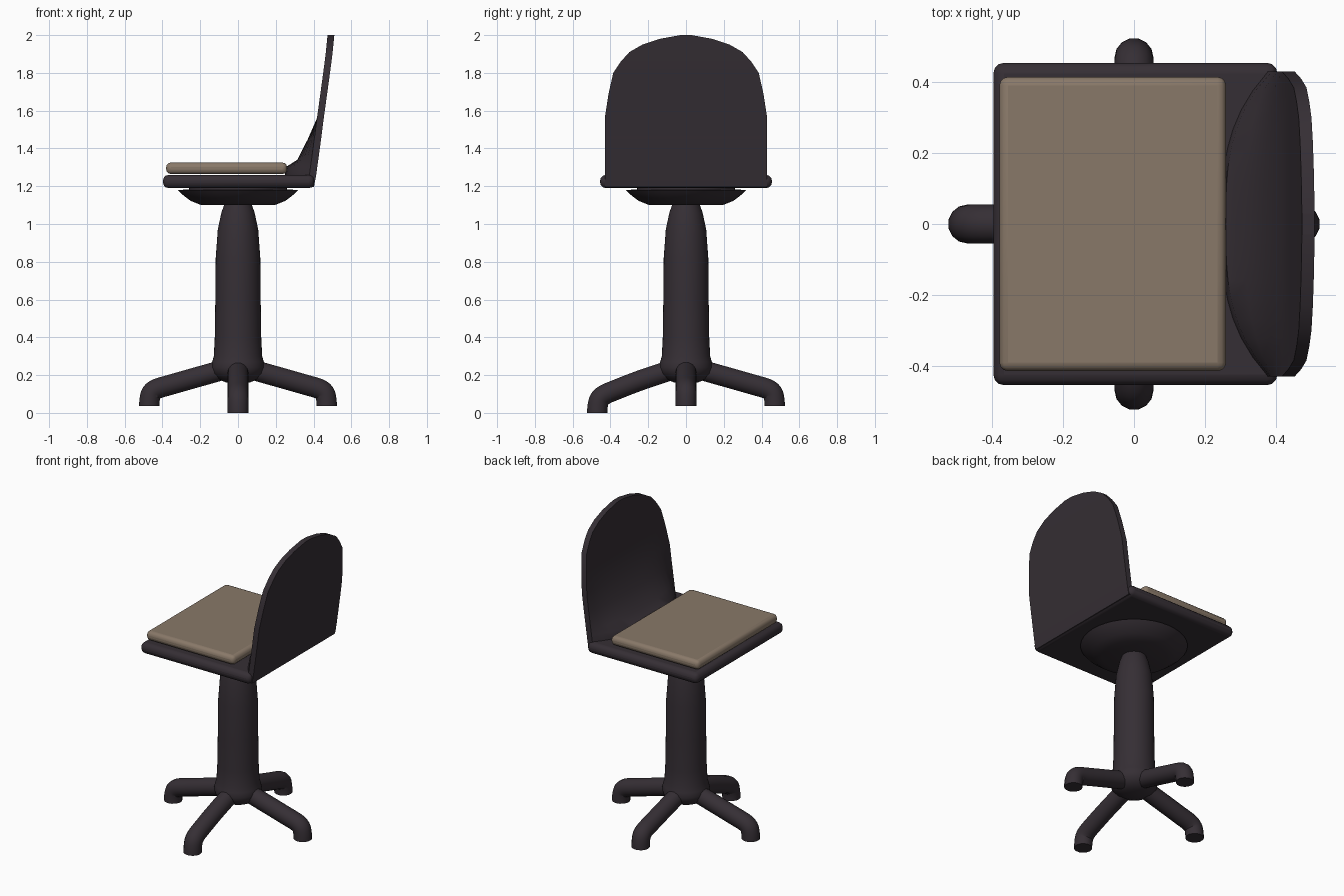
import bpy, bmesh, math

if "Cube" in bpy.data.objects:
    bpy.data.objects.remove(bpy.data.objects["Cube"])


def material(name, rgb):
    m = bpy.data.materials.new(name)
    m.diffuse_color = (*rgb, 1)
    m.use_nodes = True
    m.node_tree.nodes["Principled BSDF"].inputs["Base Color"].default_value = m.diffuse_color
    return m


DARK = material("dark plastic", (0.036, 0.028, 0.035))
TAN = material("tan fabric", (0.25, 0.19, 0.14))


def finish(name, bm, mat, bevel=0, segments=3, angle=40):
    bmesh.ops.remove_doubles(bm, verts=bm.verts, dist=1e-5)
    bmesh.ops.recalc_face_normals(bm, faces=bm.faces)
    me = bpy.data.meshes.new(name)
    bm.to_mesh(me)
    bm.free()
    ob = bpy.data.objects.new(name, me)
    bpy.context.collection.objects.link(ob)
    me.materials.append(mat)
    if bevel:
        b = ob.modifiers.new("bevel", 'BEVEL')
        b.width, b.segments, b.limit_method = bevel, segments, 'ANGLE'
        b.angle_limit = math.radians(50)
    bpy.ops.object.select_all(action='DESELECT')
    ob.select_set(True)
    bpy.context.view_layer.objects.active = ob
    bpy.ops.object.shade_smooth_by_angle(angle=math.radians(angle))
    return ob


def slab(name, x0, x1, hy, z0, z1, mat, bevel):
    bm = bmesh.new()
    bmesh.ops.create_cube(bm, size=1)
    for v in bm.verts:
        v.co = ((x0 + x1) / 2 + v.co.x * (x1 - x0), v.co.y * 2 * hy,
                (z0 + z1) / 2 + v.co.z * (z1 - z0))
    return finish(name, bm, mat, bevel)


def lathe(name, profile, mat, steps=40, angle=40):
    bm = bmesh.new()
    vs = [bm.verts.new((r, 0, z)) for r, z in profile]
    es = [bm.edges.new(p) for p in zip(vs, vs[1:])]
    bmesh.ops.spin(bm, geom=vs + es, cent=(0, 0, 0), axis=(0, 0, 1),
                   angle=2 * math.pi, steps=steps)
    return finish(name, bm, mat, angle=angle)


# Seat pan and cushion
slab("seat", -0.397, 0.405, 0.455, 1.19, 1.26, DARK, 0.03)
slab("cushion", -0.38, 0.26, 0.415, 1.265, 1.325, TAN, 0.024)

# Swivel dish under the seat
lathe("swivel_dish", [(0, 1.10), (0.195, 1.10), (0.25, 1.122), (0.30, 1.16),
                      (0.318, 1.18), (0.26, 1.183), (0.26, 1.2), (0, 1.2)], DARK)

# Column with rounded hub
lathe("column", [(0, 0.155), (0.06, 0.16), (0.105, 0.178), (0.135, 0.21),
                 (0.143, 0.24), (0.137, 0.27), (0.128, 0.30), (0.123, 0.40),
                 (0.12, 0.60), (0.118, 0.82), (0.107, 0.97), (0.088, 1.06),
                 (0.07, 1.11), (0, 1.11)], DARK, angle=60)

# Backrest: rows of (z, half width, outer x, forward bulge at the middle)
ROWS = [(1.195, 0.43, 0.402, 0.13), (1.26, 0.43, 0.414, 0.13),
        (1.305, 0.43, 0.420, 0.125), (1.34, 0.43, 0.425, 0.075),
        (1.45, 0.43, 0.440, 0.034), (1.56, 0.43, 0.454, 0), (1.69, 0.41, 0.472, 0),
        (1.80, 0.385, 0.487, 0), (1.86, 0.345, 0.495, 0), (1.91, 0.30, 0.501, 0),
        (1.95, 0.23, 0.505, 0), (1.98, 0.14, 0.508, 0), (2.0, 0.03, 0.51, 0)]
N = 16
bm = bmesh.new()
outer, inner = [], []
for z, hw, x, bulge in ROWS:
    us = [2 * i / N - 1 for i in range(N + 1)]
    outer.append([bm.verts.new((x, u * hw, z)) for u in us])
    inner.append([bm.verts.new((x - 0.036 - bulge * (1 - abs(u) ** 3), u * hw, z))
                  for u in us])
last = len(ROWS) - 1
for r in range(last):
    for g in (outer, inner):
        for i in range(N):
            bm.faces.new((g[r][i], g[r][i + 1], g[r + 1][i + 1], g[r + 1][i]))
    for i in (0, N):
        bm.faces.new((outer[r][i], outer[r + 1][i], inner[r + 1][i], inner[r][i]))
for r in (0, last):
    for i in range(N):
        bm.faces.new((outer[r][i], outer[r][i + 1], inner[r][i + 1], inner[r][i]))
finish("backrest", bm, DARK)

# Four bent legs; the front foot reaches slightly lower
PATH = [(0.04, 0.24), (0.13, 0.213), (0.25, 0.18), (0.36, 0.148),
        (0.455, 0.122), (0.47, 0.07), (0.47, 0.036)]
for name, a, drop in (("right_leg", 0, 0), ("back_leg", 90, 0),
                      ("left_leg", 180, 0), ("front_leg", 270, 0.036)):
    c, s = math.cos(math.radians(a)), math.sin(math.radians(a))
    cu = bpy.data.curves.new(name, 'CURVE')
    cu.dimensions = '3D'
    cu.bevel_depth, cu.bevel_resolution, cu.use_fill_caps = 0.055, 5, True
    sp = cu.splines.new('NURBS')
    sp.points.add(len(PATH) - 1)
    for p, (d, z) in zip(sp.points, PATH):
        p.co = (d * c, d * s, z - drop * (d / 0.47) ** 2, 1)
    sp.order_u, sp.use_endpoint_u, sp.resolution_u = 3, True, 5
    cu.materials.append(DARK)
    bpy.context.collection.objects.link(bpy.data.objects.new(name, cu))
